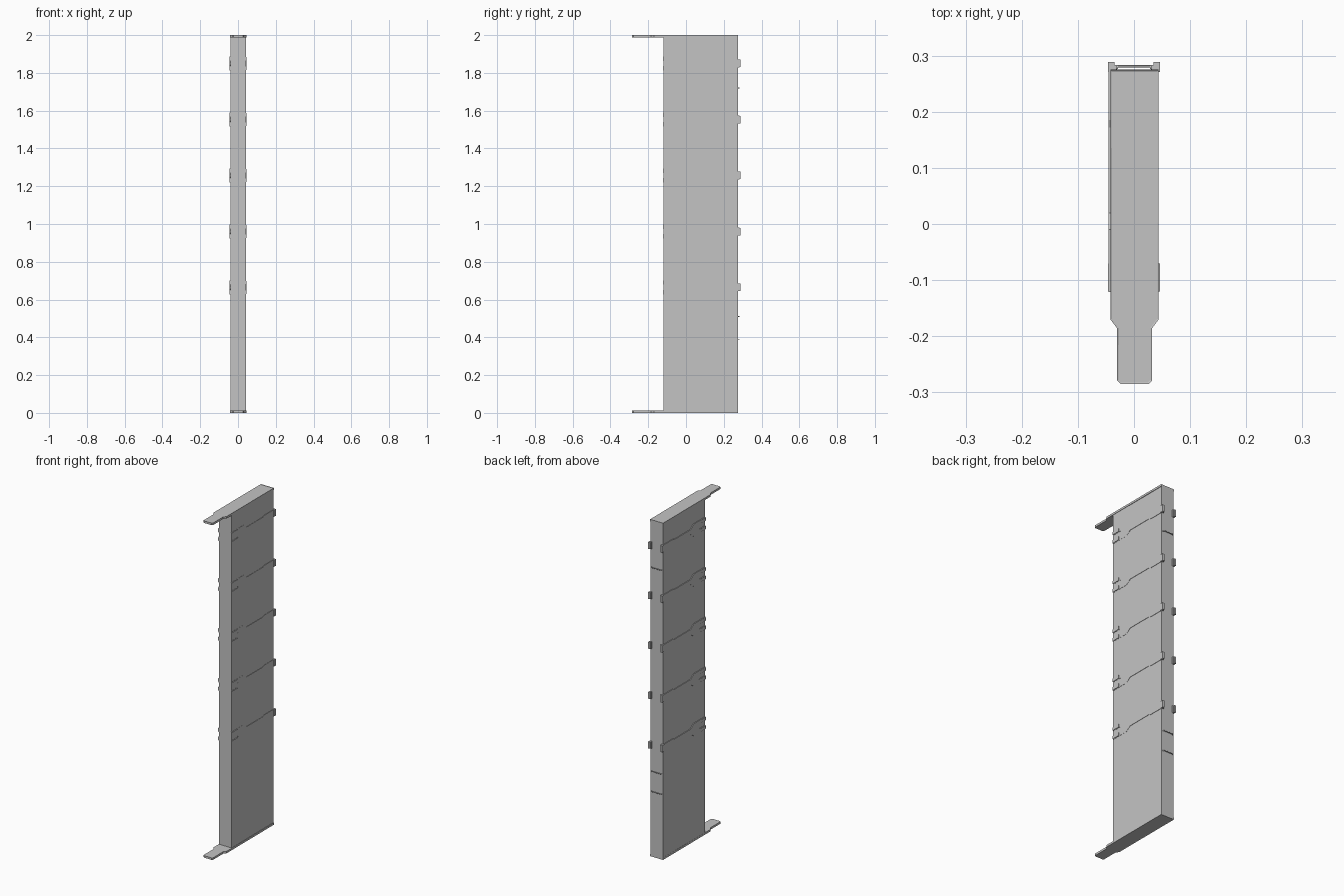
import bpy, bmesh
from mathutils import Vector

cube = bpy.data.objects.get("Cube")
if cube:
    bpy.data.objects.remove(cube, do_unlink=True)

# One plain grey for the whole model
grey = bpy.data.materials.new("plain grey")
grey.use_nodes = True
colour = (0.55, 0.55, 0.55, 1)
grey.diffuse_color = colour
grey.node_tree.nodes["Principled BSDF"].inputs["Base Color"].default_value = colour

BACK, FRONT = 0.275, -0.12
SIDE = 0.041


def finish(bm, name):
    bmesh.ops.recalc_face_normals(bm, faces=bm.faces)
    mesh = bpy.data.meshes.new(name)
    bm.to_mesh(mesh)
    bm.free()
    mesh.materials.append(grey)
    obj = bpy.data.objects.new(name, mesh)
    bpy.context.collection.objects.link(obj)
    return obj


def box(name, low, high):
    bm = bmesh.new()
    bmesh.ops.create_cube(bm, size=1)
    low, high = Vector(low), Vector(high)
    for v in bm.verts:
        v.co = (low + high) / 2 + v.co * (high - low)
    return finish(bm, name)


def prism(points, offset):
    """Extrude a closed outline; returns the bmesh and its far cap."""
    bm = bmesh.new()
    face = bm.faces.new([bm.verts.new(p) for p in points])
    result = bmesh.ops.extrude_face_region(bm, geom=[face], use_keep_orig=True)
    verts = [g for g in result["geom"] if isinstance(g, bmesh.types.BMVert)]
    cap = [g for g in result["geom"] if isinstance(g, bmesh.types.BMFace)]
    bmesh.ops.translate(bm, verts=verts, vec=offset)
    bmesh.ops.recalc_face_normals(bm, faces=bm.faces)
    return bm, cap


# Tall main panel, with a shallow raised strip along one side
box("main_panel", (-SIDE, FRONT, 0.005), (SIDE, BACK, 1.995))
box("side_strip", (SIDE - 0.002, FRONT, 0.01), (SIDE + 0.001, 0.01, 1.99))


# End plates with a narrow front tab and a thin rim
half_outline = [(0.043, BACK), (0.043, -0.17), (0.031, -0.186),
                (0.031, -0.279), (0.025, -0.285)]
outline = half_outline + [(-x, y) for x, y in reversed(half_outline)]
for name, inner, step in (("bottom_plate", 0.012, -0.012), ("top_plate", 1.988, 0.012)):
    bm, cap = prism([(x + 0.001, y, inner) for x, y in outline], (0, 0, step))
    bmesh.ops.inset_region(bm, faces=cap, thickness=0.003, depth=0)
    bmesh.ops.translate(bm, verts=list(cap[0].verts), vec=(0, 0, -step / 8))
    finish(bm, name)

# Forked side straps, each with a hooked clip at the back corner
upper = [(BACK, 0.021), (0.185, 0.021), (0.172, 0.015), (0.02, 0.015),
         (-0.01, 0.037), (FRONT - 0.001, 0.037), (FRONT - 0.001, 0.014),
         (-0.06, 0.014), (-0.066, 0.008)]
strap_outline = upper + [(y, -z) for y, z in reversed(upper)]
for number, height in enumerate((0.665, 0.96, 1.257, 1.553, 1.85), 1):
    for side, label in ((1, "left"), (-1, "right")):
        tag = f"{label}_{number}"
        thick = 0.002 if side > 0 else 0.004
        bm, cap = prism([(side * (SIDE - 0.001), y, height + z) for y, z in strap_outline],
                        (side * (thick + 0.001), 0, 0))
        finish(bm, "strap_" + tag)
        xs = sorted((side * 0.031, side * (SIDE + thick)))
        box("clip_" + tag, (xs[0], BACK - 0.002, height - 0.021),
            (xs[1], 0.283, height + 0.021))
        xs = sorted((side * 0.035, side * 0.046))
        box("clip_hook_" + tag, (xs[0], BACK - 0.004, height - 0.02),
            (xs[1], 0.289, height + 0.02))
        # Rounded-off front ends of the two prongs
        for end, z in (("upper", 0.0255), ("lower", -0.0255)):
            xs = sorted((side * (SIDE - 0.001), side * 0.046))
            box(f"prong_{end}_{tag}", (xs[0], FRONT, height + z - 0.009),
                (xs[1], FRONT + 0.05, height + z + 0.009))

# Thin bent wire handles across the back
for number, height in enumerate((0.39, 0.51, 1.72), 1):
    curve = bpy.data.curves.new("back_wire", "CURVE")
    curve.dimensions = "3D"
    curve.bevel_depth = 0.0025
    curve.bevel_resolution = 1
    path = [(0.035, BACK - 0.002), (0.029, 0.281), (-0.029, 0.281), (-0.035, BACK - 0.002)]
    spline = curve.splines.new("POLY")
    spline.points.add(len(path) - 1)
    for point, (x, y) in zip(spline.points, path):
        point.co = (x, y, height, 1)
    curve.materials.append(grey)
    wire = bpy.data.objects.new(f"back_wire_{number}", curve)
    bpy.context.collection.objects.link(wire)
